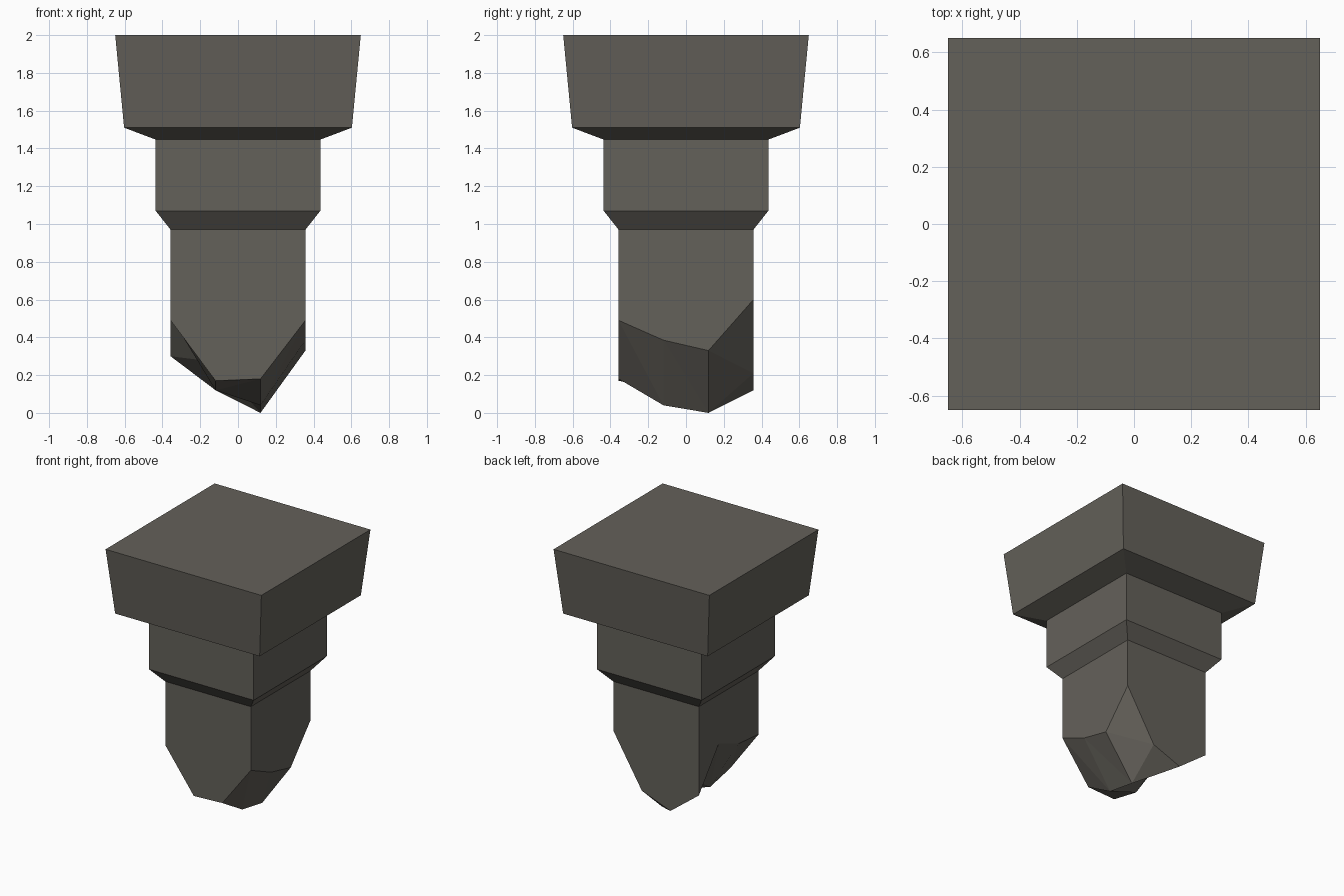
import bpy, bmesh

if "Cube" in bpy.data.objects:
    bpy.data.objects.remove(bpy.data.objects["Cube"])

stone = bpy.data.materials.new("grey_brown_stone")
stone.diffuse_color = (0.127, 0.119, 0.102, 1)
stone.use_nodes = True
stone.node_tree.nodes["Principled BSDF"].inputs["Base Color"].default_value = stone.diffuse_color


def finish(bm, name):
    bmesh.ops.recalc_face_normals(bm, faces=bm.faces)
    mesh = bpy.data.meshes.new(name)
    bm.to_mesh(mesh)
    bm.free()
    mesh.materials.append(stone)
    obj = bpy.data.objects.new(name, mesh)
    bpy.context.collection.objects.link(obj)
    return obj


def square_loft(name, profile, top=False):
    """Stack square rings given as (half width, height), from the top down."""
    bm = bmesh.new()
    rings = [[bm.verts.new((sx * h, sy * h, z))
              for sx, sy in ((-1, -1), (1, -1), (1, 1), (-1, 1))]
             for h, z in profile]
    for a, b in zip(rings, rings[1:]):
        for i in range(4):
            j = (i + 1) % 4
            bm.faces.new((b[i], b[j], a[j], a[i]))
    if top:
        bm.faces.new(rings[0])
    # orient outwards explicitly, since hidden ends stay open
    obj = finish(bm, name)
    return obj


# Wide tapered cap with its sloped underside
square_loft("cap_block", [(0.65, 2.0), (0.603, 1.51), (0.436, 1.447)], top=True)
# Collar with chamfered lower edge
square_loft("collar", [(0.436, 1.447), (0.436, 1.07), (0.357, 0.97)])

# Shaft with a jagged broken end: heights on a 4 x 4 grid, rows front to back
H, TOP = 0.357, 0.97
broken = [(0.49, 0.17, 0.18, 0.49),
          (0.51, 0.12, 0.04, 0.385),
          (0.60, 0.27, 0.00, 0.33),
          (0.30, 0.12, 0.21, 0.60)]
bm = bmesh.new()
g = [[bm.verts.new((-H + 2 * H * i / 3, -H + 2 * H * j / 3, z))
      for i, z in enumerate(row)] for j, row in enumerate(broken)]
for j in range(3):
    for i in range(3):
        a, b, c, d = g[j][i], g[j][i + 1], g[j + 1][i + 1], g[j + 1][i]
        bm.faces.new((a, d, b))
        bm.faces.new((b, d, c))
corners = {(x, y): bm.verts.new((x * H, y * H, TOP)) for x in (-1, 1) for y in (-1, 1)}
sides = [(g[0], (-1, -1), (1, -1)),
         ([r[3] for r in g], (1, -1), (1, 1)),
         (g[3][::-1], (1, 1), (-1, 1)),
         ([r[0] for r in g][::-1], (-1, 1), (-1, -1))]
for edge, start, end in sides:
    bm.faces.new(list(edge) + [corners[end], corners[start]])
finish(bm, "broken_shaft")
